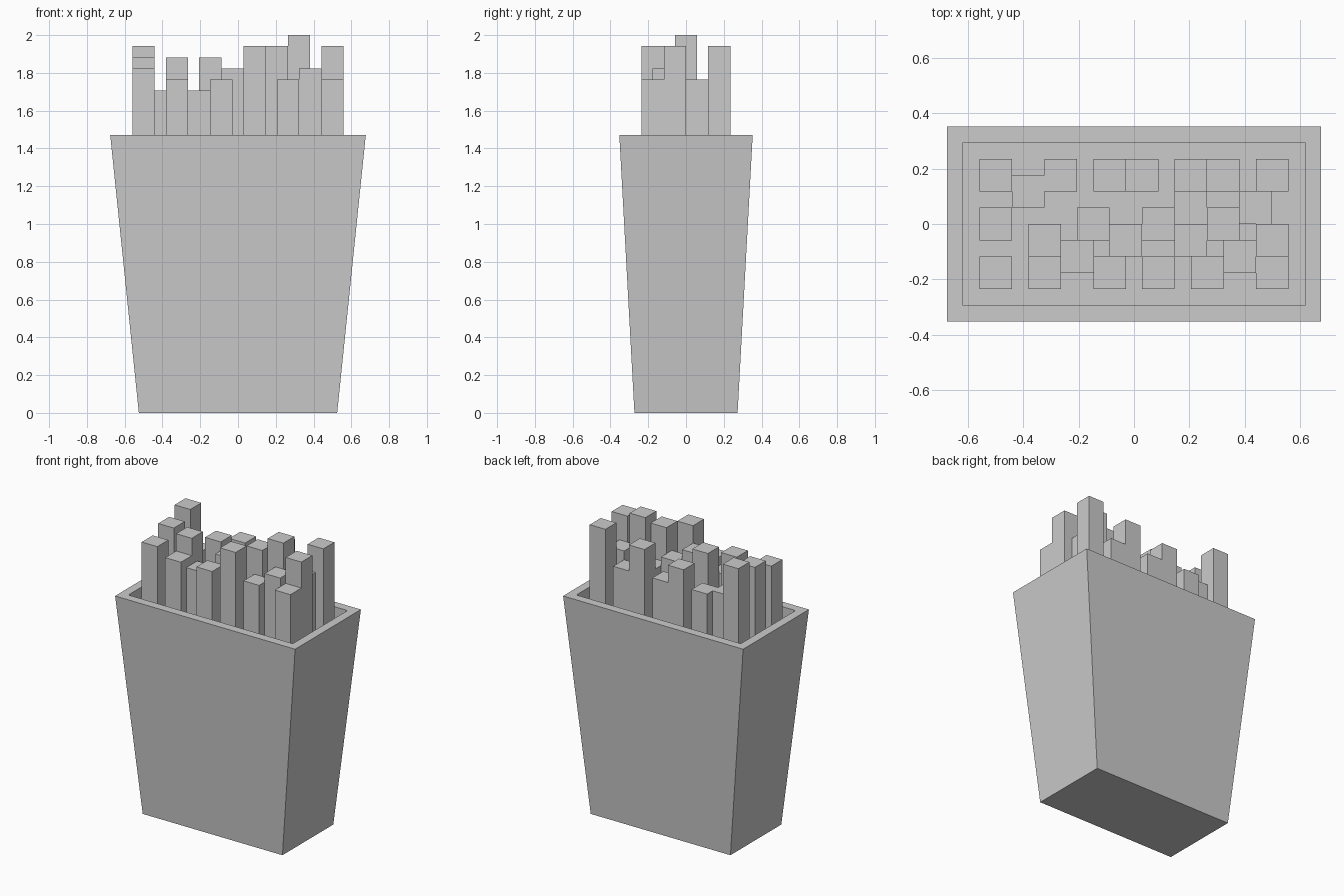
import bpy, bmesh

if "Cube" in bpy.data.objects:
    bpy.data.objects.remove(bpy.data.objects["Cube"])

U = 1 / 17            # grid unit of the design
RIM = 25 * U          # height of the carton rim
FLOOR = RIM - 5 * U   # level of the recess inside the carton


def make_object(name, bm):
    bmesh.ops.recalc_face_normals(bm, faces=bm.faces)
    mesh = bpy.data.meshes.new(name)
    bm.to_mesh(mesh)
    bm.free()
    obj = bpy.data.objects.new(name, mesh)
    bpy.context.collection.objects.link(obj)
    return obj


def ring(bm, hx, hy, z):
    return [bm.verts.new((sx * hx, sy * hy, z))
            for sx, sy in ((-1, -1), (1, -1), (1, 1), (-1, 1))]


# tapered carton: base, outer walls, flat rim, recess walls, recess floor
bm = bmesh.new()
loops = [ring(bm, 0.525, 0.273, 0),
         ring(bm, 11.5 * U, 6 * U, RIM),
         ring(bm, 10.5 * U, 5 * U, RIM),
         ring(bm, 10.5 * U, 5 * U, FLOOR)]
for a, b in zip(loops, loops[1:]):
    for i in range(4):
        j = (i + 1) % 4
        bm.faces.new((a[i], a[j], b[j], b[i]))
bm.faces.new(loops[0][::-1])
bm.faces.new(loops[-1])
make_object("carton", bm)

# square sticks: (centre x, centre y, top height), all in grid units
sticks = [
    # back row
    (-8.5, 3, 33), (-6.5, 2, 29), (-4.5, 3, 29), (-1.5, 3, 31),
    (0.5, 3, 29), (3.5, 3, 32), (5.5, 3, 29), (8.5, 3, 33),
    # middle rows
    (-8.5, 0, 32), (-5.5, -1, 32), (-2.5, 0, 32), (-0.5, -1, 31),
    (1.5, 0, 30), (3.5, 1, 29), (3.5, -1, 33), (5.5, 0, 34),
    (7.5, 1, 30), (8.5, -1, 33),
    # front row
    (-8.5, -3, 31), (-5.5, -3, 30), (-3.5, -2, 29), (-1.5, -3, 30),
    (1.5, -3, 33), (4.5, -3, 30), (6.5, -2, 31), (8.5, -3, 30),
]
for n, (x, y, top) in enumerate(sticks, 1):
    bm = bmesh.new()
    bmesh.ops.create_cube(bm, size=1)
    h = top * U - FLOOR
    bmesh.ops.scale(bm, vec=(2 * U, 2 * U, h), verts=bm.verts)
    bmesh.ops.translate(bm, vec=(x * U, y * U, FLOOR + h / 2), verts=bm.verts)
    make_object(f"fry_{n:02d}", bm)
